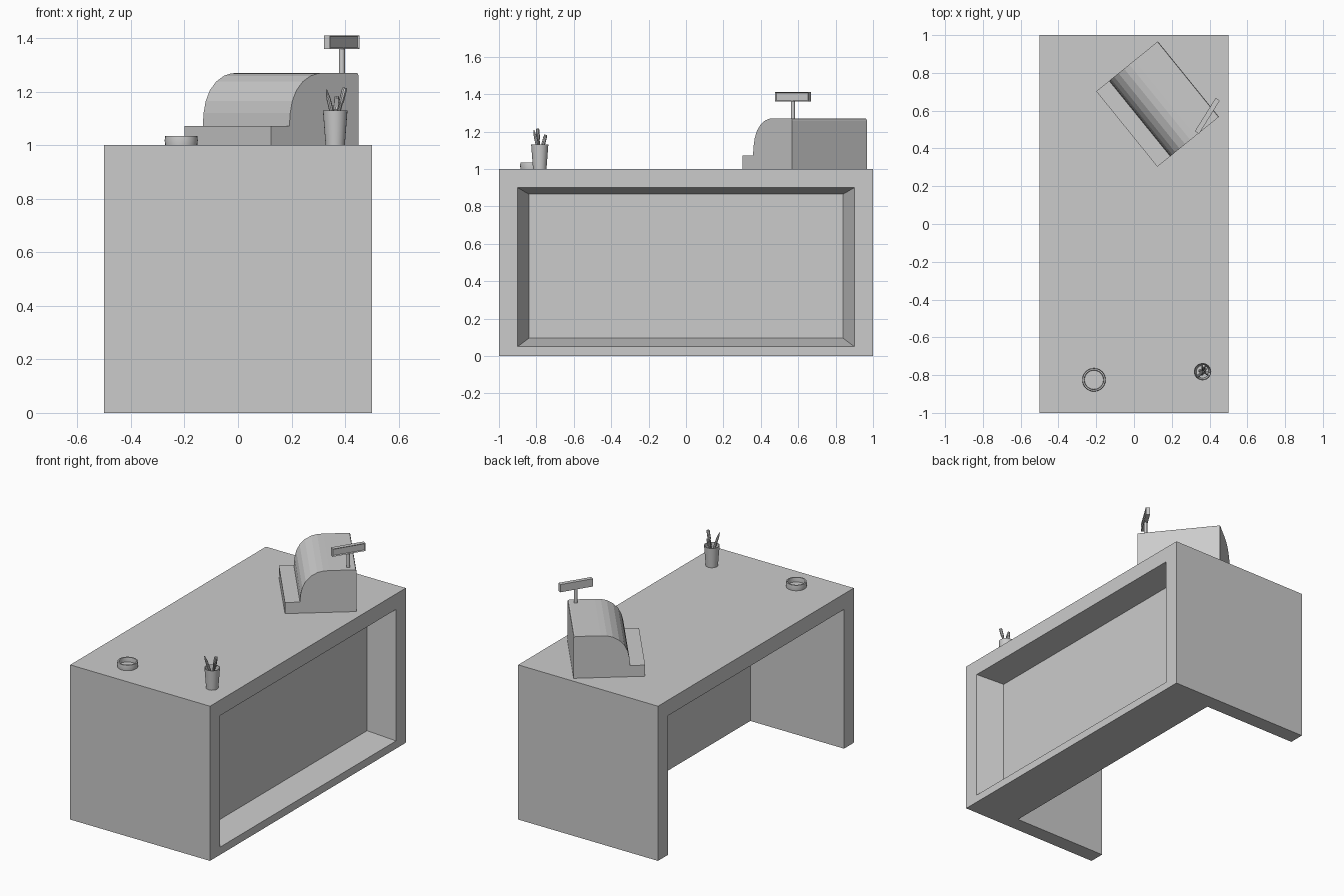
import bpy
import bmesh
from math import cos, sin, pi, radians
from mathutils import Vector

if "Cube" in bpy.data.objects:
    bpy.data.objects.remove(bpy.data.objects["Cube"])

grey = bpy.data.materials.new("plain_grey")
grey.use_nodes = True
grey.diffuse_color = (0.6, 0.6, 0.6, 1)
grey.node_tree.nodes["Principled BSDF"].inputs["Base Color"].default_value = (0.6, 0.6, 0.6, 1)


def finish(name, bm, location=(0, 0, 0), turn=0.0):
    bmesh.ops.recalc_face_normals(bm, faces=bm.faces[:])
    mesh = bpy.data.meshes.new(name)
    bm.to_mesh(mesh)
    bm.free()
    mesh.materials.append(grey)
    obj = bpy.data.objects.new(name, mesh)
    obj.location = location
    obj.rotation_euler.z = radians(turn)
    bpy.context.collection.objects.link(obj)
    return obj


def box_mesh(low, high):
    bm = bmesh.new()
    bmesh.ops.create_cube(bm, size=1)
    low, high = Vector(low), Vector(high)
    for v in bm.verts:
        v.co = (low + high) / 2 + v.co * (high - low)
    return bm


def activate(obj):
    bpy.ops.object.select_all(action='DESELECT')
    obj.select_set(True)
    bpy.context.view_layer.objects.active = obj


def cut(obj, cutter):
    activate(obj)
    mod = obj.modifiers.new("cut", 'BOOLEAN')
    mod.operation = 'DIFFERENCE'
    mod.solver = 'EXACT'
    mod.object = cutter
    bpy.ops.object.modifier_apply(modifier=mod.name)
    bpy.data.objects.remove(cutter)


def lathe(name, profile, location, sides=24, axis=None):
    """Spin (radius, height) pairs; axis tilts the result."""
    bm = bmesh.new()
    rings = [[bm.verts.new((r * cos(2 * pi * i / sides), r * sin(2 * pi * i / sides), z))
              for i in range(sides)] for r, z in profile]
    for a, b in zip(rings, rings[1:]):
        for i in range(sides):
            j = (i + 1) % sides
            bm.faces.new((a[i], a[j], b[j], b[i]))
    bm.faces.new(rings[0])
    bm.faces.new(rings[-1])
    obj = finish(name, bm, location)
    if axis:
        obj.rotation_euler = axis.to_track_quat('Z', 'Y').to_euler()
    activate(obj)
    bpy.ops.object.shade_smooth_by_angle(angle=radians(35))
    return obj


# Desk: solid block with an open kneehole behind and a tapered recess on the other side
desk = finish("desk", box_mesh((-0.5, -1, 0), (0.5, 1, 1)))
cut(desk, finish("kneehole_cutter", box_mesh((-0.6, -0.9, -0.1), (0.17, 0.9, 0.9))))
recess = box_mesh((0.335, -0.9, 0.05), (0.5, 0.9, 0.9))
for v in recess.verts:
    if v.co.x < 0.4:
        v.co.y *= 0.84 / 0.9
        v.co.z = 0.095 if v.co.z < 0.5 else 0.865
outer = max(recess.faces, key=lambda f: f.calc_center_median().x)
lid = bmesh.ops.extrude_face_region(recess, geom=[outer])
bmesh.ops.delete(recess, geom=[outer], context='FACES_ONLY')
for v in (g for g in lid["geom"] if isinstance(g, bmesh.types.BMVert)):
    v.co.x += 0.1
cut(desk, finish("recess_cutter", recess))

# Cash register: side profile (depth, height) pulled across the width
side = [(0, 0), (0, 0.072), (0.088, 0.072), (0.092, 0.12), (0.102, 0.165), (0.122, 0.205),
        (0.152, 0.237), (0.19, 0.259), (0.225, 0.268), (0.26, 0.27), (0.41, 0.27),
        (0.417, 0.267), (0.42, 0.26), (0.42, 0)]
bm = bmesh.new()
face = bm.faces.new([bm.verts.new((-0.257, y - 0.21, z)) for y, z in side])
pulled = bmesh.ops.extrude_face_region(bm, geom=[face])
for g in pulled["geom"]:
    if isinstance(g, bmesh.types.BMVert):
        g.co.x = 0.257
finish("register_body", bm, (0.125, 0.635, 1), -51)

# Price display on its pole
lathe("display_pole", [(0.011, 0), (0.011, 0.1)], (0.388, 0.572, 1.265), 12)
bm = box_mesh((-0.104, -0.013, 0), (0.104, 0.013, 0.05))
screen = min(bm.faces, key=lambda f: f.calc_center_median().y)
bmesh.ops.inset_individual(bm, faces=[screen], thickness=0.007)
bmesh.ops.translate(bm, verts=screen.verts[:], vec=(0, 0.006, 0))
finish("price_display", bm, (0.388, 0.572, 1.36), 58)

# Round dish
lathe("round_dish", [(0.06, 0), (0.062, 0.018), (0.06, 0.035), (0.052, 0.035),
                     (0.05, 0.018), (0.05, 0.006)], (-0.212, -0.825, 1))

# Pen cup
cup = Vector((0.363, -0.782, 1))
lathe("pen_cup", [(0.036, 0), (0.046, 0.13), (0.042, 0.13), (0.033, 0.008)], cup)


# Pens leaning against the rim
def pen(name, tip, profile):
    foot = cup + Vector((-tip[0] * 0.4, -tip[1] * 0.4, 0.012))
    axis = cup + Vector(tip) - foot
    lathe(name, [(r, t * axis.length) for r, t in profile], foot, 8, axis)


pen("pencil", (-0.033, -0.032, 0.208),
    [(0.008, 0), (0.008, 0.8), (0.007, 0.86), (0.002, 1)])
pen("marker", (0.036, -0.012, 0.214),
    [(0.007, 0), (0.007, 0.72), (0.01, 0.74), (0.01, 0.98), (0.008, 1)])
pen("ball_pen", (0.006, 0.032, 0.182),
    [(0.007, 0), (0.007, 0.68), (0.01, 0.7), (0.01, 0.94), (0.008, 0.95), (0.008, 1)])
